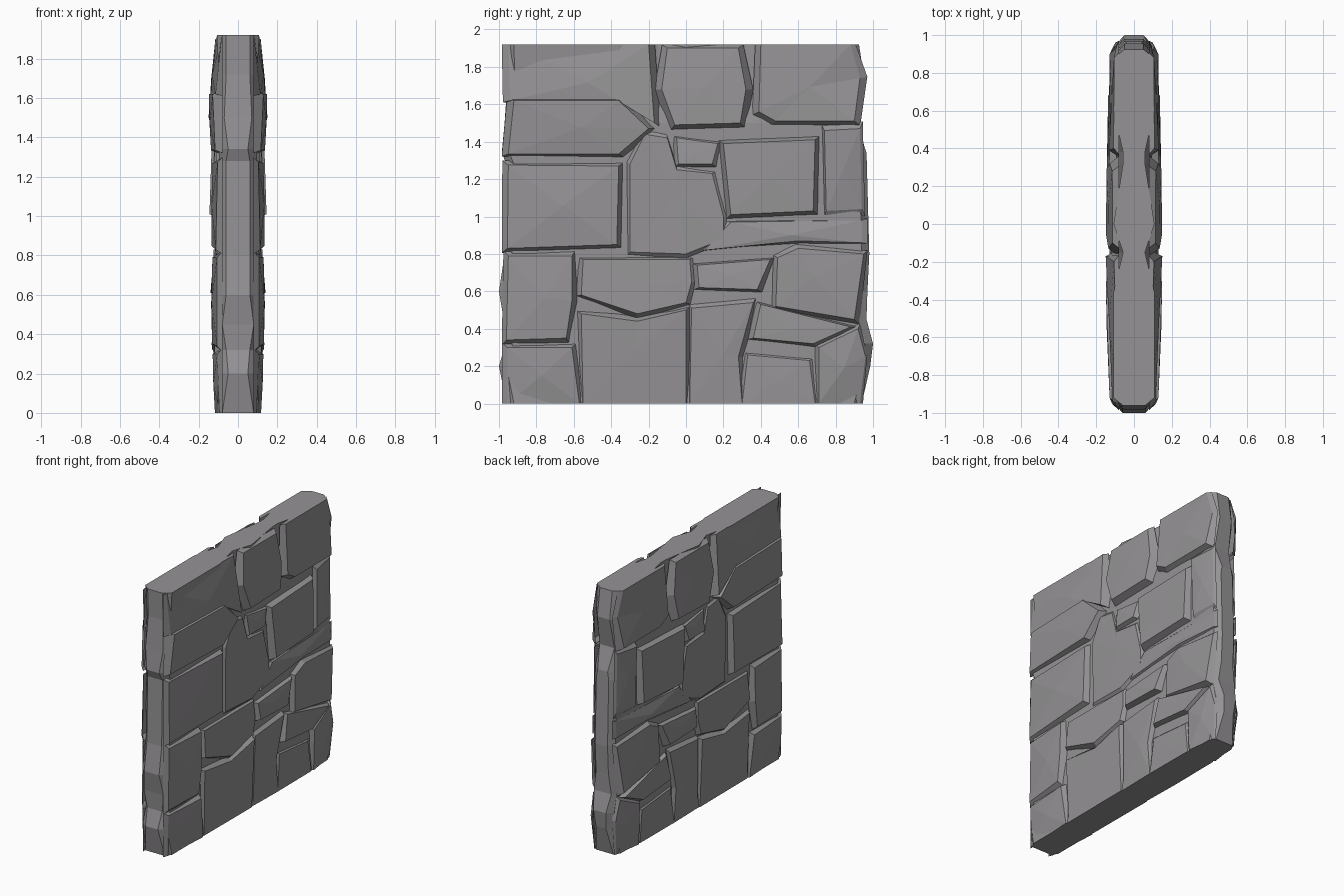
import bpy, bmesh, random
from mathutils import Vector

if "Cube" in bpy.data.objects:
    bpy.data.objects.remove(bpy.data.objects["Cube"])

random.seed(4)
TOP = 1.92
grey = bpy.data.materials.new("stone grey")
grey.diffuse_color = (0.30, 0.29, 0.30, 1)
grey.use_nodes = True
grey.node_tree.nodes["Principled BSDF"].inputs["Base Color"].default_value = grey.diffuse_color


def finish(bm, name):
    me = bpy.data.meshes.new(name)
    bm.to_mesh(me)
    bm.free()
    me.materials.append(grey)
    ob = bpy.data.objects.new(name, me)
    bpy.context.collection.objects.link(ob)


def add_stone(bm, low, high, pts):
    """Chipped block on both wall faces; depth runs from low (bottom) to high (top)."""
    area = sum(a[0] * b[1] - b[0] * a[1] for a, b in zip(pts, pts[1:] + pts[:1]))
    if area < 0:
        pts = pts[::-1]
    n = len(pts)
    cy, cz = sum(p[0] for p in pts) / n, sum(p[1] for p in pts) / n
    z0, z1 = min(p[1] for p in pts), max(p[1] for p in pts)
    depth = lambda z: low + (high - low) * (z - z0) / (z1 - z0)
    face, base = [], []
    for y, z in pts:
        d = depth(z) + random.uniform(-.006, .004) - (.022 if abs(y) > .91 else 0)
        face.append((d, y, z))
        out = Vector((y - cy, z - cz)).normalized() * .04
        base.append((.08, max(-.985, min(.97, y + out.x)), max(0, min(TOP, z + out.y))))
    hub = (depth(cz) + random.uniform(-.001, .006), cy, cz)
    for s in (1, -1):
        def mk(p):
            return bm.verts.new((p[0] * s, p[1], p[2]))
        f, b, h = [mk(p) for p in face], [mk(p) for p in base], mk(hub)
        for i in range(n):
            j = (i + 1) % n
            for loop in ([f[i], f[j], h], [b[i], b[j], f[j], f[i]]):
                bm.faces.new(loop if s > 0 else loop[::-1])


def course(name, stones):
    bm = bmesh.new()
    for low, high, pts in stones:
        add_stone(bm, low, high, pts)
    finish(bm, name)


# Core slab: sections stacked in z (height, left end, right end, end half width)
levels = [(0, -.96, .94, .08), (.2, -1, .985, .05), (.32, -.965, 1, .06),
          (.45, -.975, .965, .08), (.6, -1, .97, .06), (.8, -.97, .98, .06),
          (1.28, -.96, .967, .06), (1.34, -.985, .965, .05), (1.5, -.97, .915, .07),
          (1.72, -.955, .955, .06), (TOP, -.96, .925, .06)]
bm = bmesh.new()
rings = []
for z, yl, yr, we in levels:
    notch = .058 if z > 1.6 else .095
    w = .108 if z in (0, TOP) else .097
    half = [(we, yl), (w, yl + .04), (w, -.36), (notch, -.15), (w, 0),
            (notch, .32), (notch, .38), (w, .6), (w - .01, yr - .04), (we - .01, yr)]
    ring = half + [(-x, y) for x, y in reversed(half)]
    rings.append([bm.verts.new((x, y, z)) for x, y in ring])
for a, b in zip(rings, rings[1:]):
    for i in range(len(a)):
        j = (i + 1) % len(a)
        bm.faces.new((a[i], a[j], b[j], b[i]))
bm.faces.new(rings[0][::-1])
bm.faces.new(rings[-1])
bmesh.ops.recalc_face_normals(bm, faces=bm.faces)
finish(bm, "wall_core")

# Top course
course("top_course", [
    (.152, .11, [(-.94, 1.62), (-.36, 1.62), (-.17, 1.5), (-.2, TOP), (-.95, TOP)]),
    (.135, .152, [(-.95, 1.335), (-.36, 1.335), (-.2, 1.47), (-.36, 1.62), (-.92, 1.62)]),
    (.152, .112, [(-.06, 1.49), (.29, 1.5), (.32, 1.68), (.28, 1.9), (-.1, 1.9), (-.13, 1.68)]),
    (.132, .105, [(.48, 1.51), (.9, 1.51), (.93, 1.74), (.88, TOP), (.4, TOP), (.39, 1.56)]),
])
# Upper middle course
course("upper_course", [
    (.135, .13, [(-.955, .83), (-.37, .85), (-.36, 1.27), (-.95, 1.275)]),
    (.112, .108, [(-.3, .81), (0, .8), (.2, .88), (.2, 1.0), (.14, 1.23), (-.05, 1.25),
                  (-.1, 1.42), (-.22, 1.44), (-.3, 1.28)]),
    (.125, .11, [(-.04, 1.28), (.14, 1.28), (.17, 1.39), (-.05, 1.42)]),
    (.143, .132, [(.24, 1.01), (.68, 1.03), (.69, 1.41), (.2, 1.39)]),
    (.115, .118, [(.75, 1.03), (.94, 1.04), (.93, 1.47), (.74, 1.46)]),
    (.118, .112, [(.1, .82), (.6, .87), (.94, .86), (.94, .98), (.24, .97)]),
])
# Lower middle course
course("lower_course", [
    (.132, .135, [(-.96, .34), (-.64, .35), (-.61, .55), (-.61, .79), (-.95, .79)]),
    (.132, .115, [(-.56, .58), (-.26, .48), (0, .54), (.03, .65), (.02, .77), (-.55, .77)]),
    (.137, .118, [(.07, .62), (.38, .61), (.45, .77), (.06, .74)]),
    (.132, .122, [(.48, .52), (.9, .45), (.95, .8), (.6, .83), (.49, .78)]),
])
# Bottom course
course("bottom_course", [
    (.115, .132, [(-.955, 0), (-.57, 0), (-.61, .3), (-.955, .3)]),
    (.115, .13, [(-.55, 0), (0, 0), (0, .5), (-.26, .44), (-.56, .48)]),
    (.112, .125, [(.02, 0), (.3, 0), (.28, .25), (.36, .54), (.03, .51)]),
    (.115, .11, [(.3, 0), (.69, 0), (.66, .23), (.33, .26)]),
    (.135, .122, [(.36, .35), (.68, .32), (.88, .41), (.4, .53)]),
    (.112, .13, [(.71, 0), (.93, 0), (.96, .25), (.92, .4), (.71, .3)]),
])
